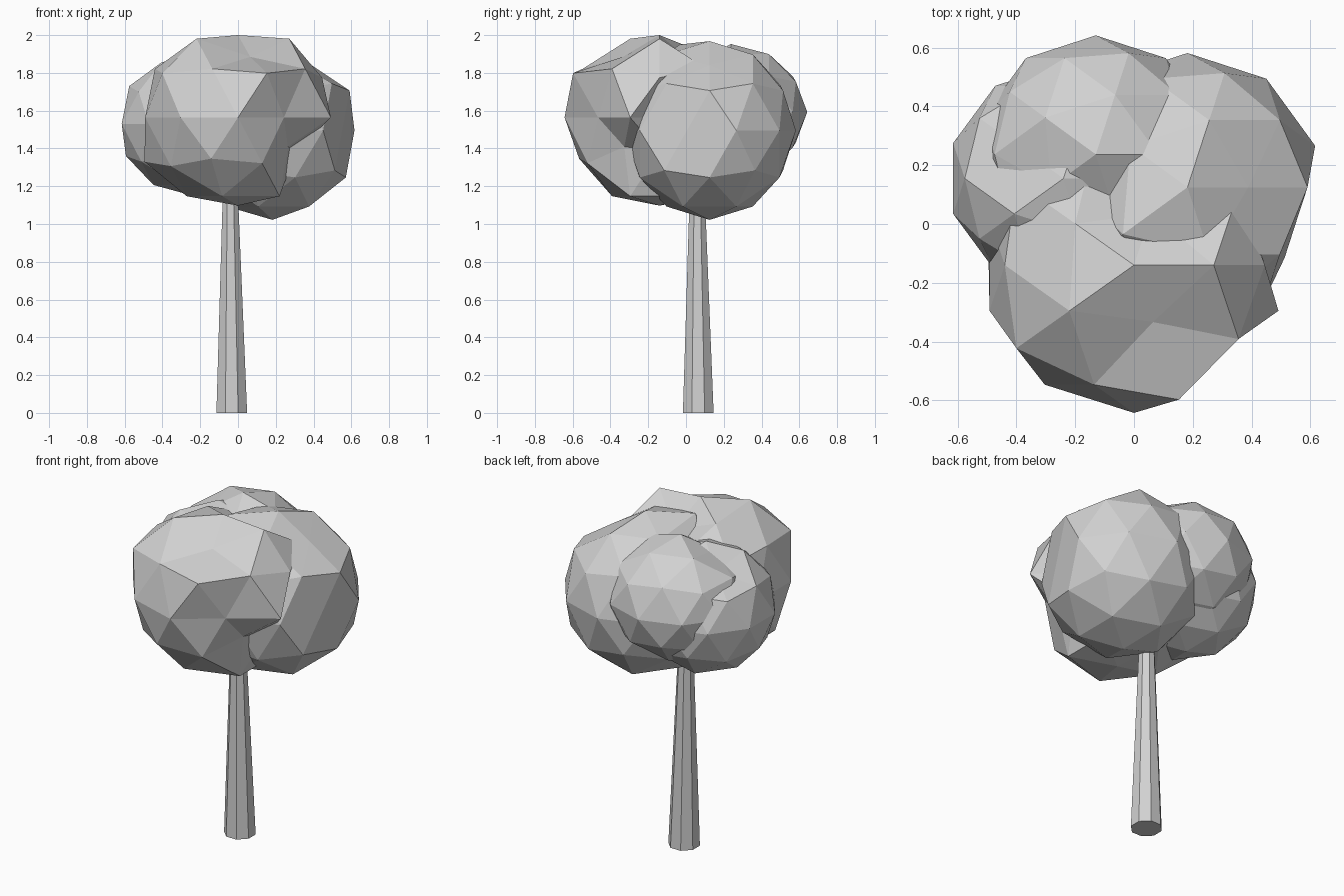
import bpy
import bmesh
from math import pi, radians, sqrt
from mathutils import Matrix, Vector

cube = bpy.data.objects.get("Cube")
if cube:
    bpy.data.objects.remove(cube, do_unlink=True)

# One plain grey for the whole tree
GREY = (0.64, 0.64, 0.64, 1.0)
grey = bpy.data.materials.new("light_grey")
grey.use_nodes = True
grey.diffuse_color = GREY
bsdf = grey.node_tree.nodes["Principled BSDF"]
bsdf.inputs["Base Color"].default_value = GREY
bsdf.inputs["Roughness"].default_value = 0.9

# Heights of the point rings on a unit clump
POLE, RING, EDGE, CORNER, MIDDLE = 1, 0.85, 0.526, 0.447, 0


def finish(name, bm):
    """Turn a bmesh into a flat-shaded grey object."""
    mesh = bpy.data.meshes.new(name)
    bm.to_mesh(mesh)
    bm.free()
    mesh.materials.append(grey)
    obj = bpy.data.objects.new(name, mesh)
    bpy.context.collection.objects.link(obj)
    return obj


def foliage(name, centre, radii, dents=(), corner=1.0, pole=1.0):
    """Faceted clump; dents are (azimuth, height, factor) for single points."""
    bm = bmesh.new()
    bmesh.ops.create_icosphere(bm, subdivisions=2, radius=1)
    dented = []
    for azimuth, height, factor in dents:
        aim = Vector((sqrt(1 - height ** 2), 0, height))
        aim.rotate(Matrix.Rotation(radians(azimuth), 3, "Z"))
        dented.append((max(bm.verts, key=lambda v: v.co.dot(aim)), factor))
    for v in bm.verts:
        if len(v.link_edges) == 5:
            v.co *= pole if abs(v.co.z) > 0.95 else corner
    for v, factor in dented:
        v.co *= factor
    for v in bm.verts:
        v.co = Vector(c + r * p for c, r, p in zip(centre, radii, v.co))
    return finish(name, bm)


# Crown: four overlapping clumps, dented where they meet
foliage("front_foliage", (0, -0.14, 1.564), (0.517, 0.503, 0.49),
        [(-72, RING, 0.77), (72, RING, 0.7), (144, RING, 0.91),
         (0, CORNER, 0.9), (18, MIDDLE, 0.55), (-54, MIDDLE, 0.8),
         (-36, -CORNER, 0.66), (-108, -CORNER, 0.93),
         (-72, -EDGE, 0.94), (0, -EDGE, 0.7), (0, -POLE, 1.07)],
        corner=1.07, pole=0.89)
foliage("left_foliage", (0.182, 0.125, 1.495), (0.457, 0.457, 0.473),
        [(0, RING, 0.86), (-18, MIDDLE, 0.85), (-144, RING, 1.13)])
foliage("back_foliage", (-0.13, 0.237, 1.593), (0.405, 0.405, 0.36),
        [(-144, RING, 0.88), (-72, RING, 0.85)])
foliage("right_foliage", (-0.24, 0.155, 1.53), (0.395, 0.39, 0.38),
        [(144, RING, 0.83)])

# Trunk: tapered eight-sided post, leaning very slightly
HEIGHT = 1.25
bm = bmesh.new()
bmesh.ops.create_cone(bm, cap_ends=True, segments=8, radius1=0.088,
                      radius2=0.04, depth=HEIGHT,
                      matrix=Matrix.Rotation(pi / 8, 4, "Z"))
for v in bm.verts:
    v.co += Vector((-0.033, 0.065, HEIGHT / 2))
    if v.co.z > HEIGHT / 2:
        v.co += Vector((-0.008, -0.006, 0))
finish("trunk", bm)
